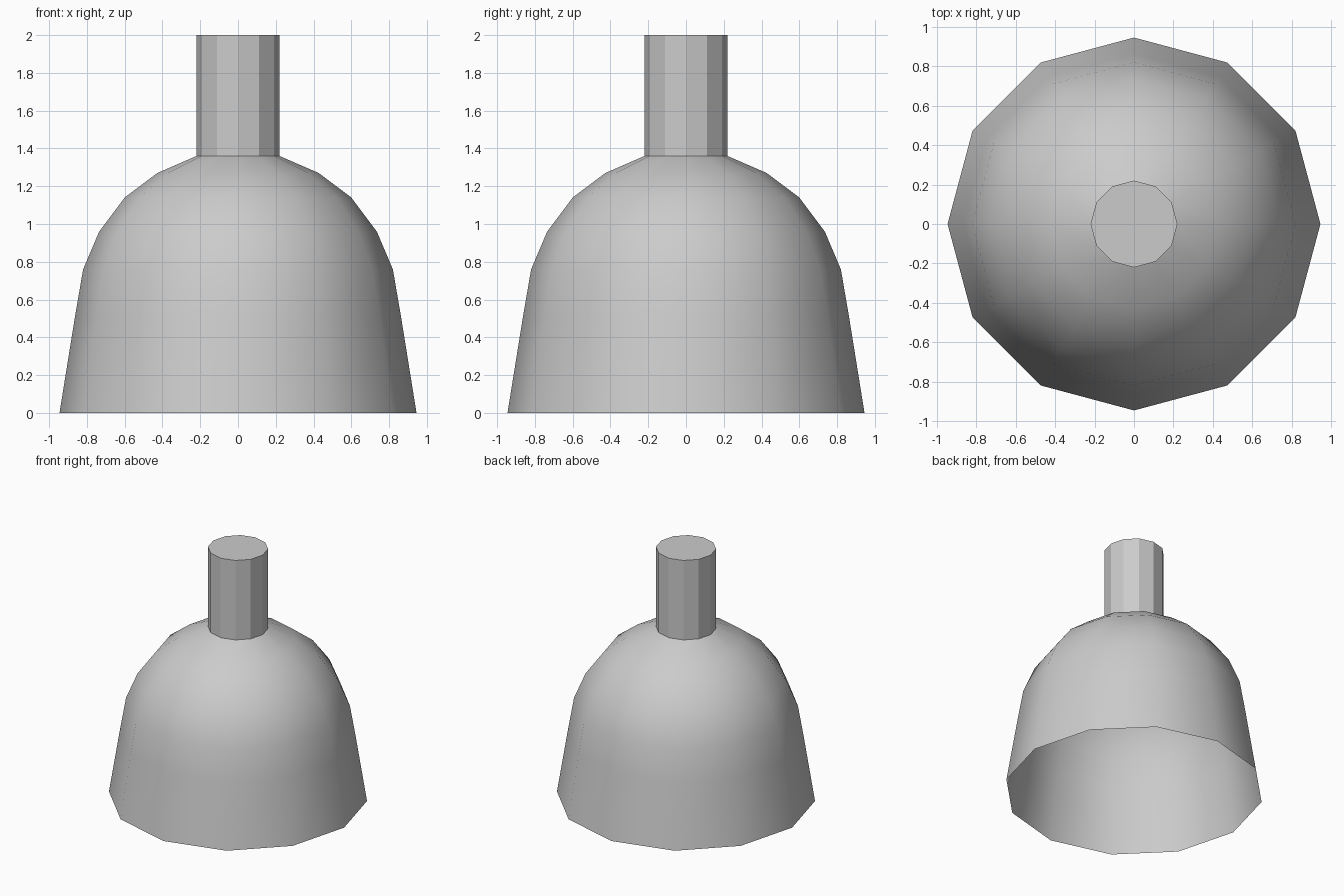
import bpy, bmesh
from math import cos, sin, pi

if "Cube" in bpy.data.objects:
    bpy.data.objects.remove(bpy.data.objects["Cube"])

SIDES = 12
STEM_R, STEM_BASE, TOP = 0.22, 1.36, 2.0


def ring(bm, r, z):
    return [bm.verts.new((r * cos(2 * pi * i / SIDES), r * sin(2 * pi * i / SIDES), z))
            for i in range(SIDES)]


def loft(bm, profile):
    rings = [ring(bm, r, z) for r, z in profile]
    for a, b in zip(rings, rings[1:]):
        for i in range(SIDES):
            j = (i + 1) % SIDES
            bm.faces.new((a[i], a[j], b[j], b[i]))
    return rings


def finish(bm, name, smooth):
    for f in bm.faces:
        f.smooth = smooth
    me = bpy.data.meshes.new(name)
    bm.to_mesh(me)
    bm.free()
    ob = bpy.data.objects.new(name, me)
    bpy.context.collection.objects.link(ob)
    return ob


# Bell-shaped dome, open at the bottom
bm = bmesh.new()
loft(bm, [(0.945, 0), (0.863, 0.51), (0.82, 0.76), (0.735, 0.96),
          (0.60, 1.14), (0.427, 1.27), (STEM_R, STEM_BASE)])
finish(bm, "dome", True)

# Faceted stem, its cap split by a chord with a dividing wall below it
bm = bmesh.new()
low, high = loft(bm, [(STEM_R, STEM_BASE), (STEM_R, TOP)])
bm.faces.new(high[8:])
bm.faces.new([high[11]] + high[:9])
bm.faces.new((low[8], low[11], high[11], high[8]))
finish(bm, "stem", False)
